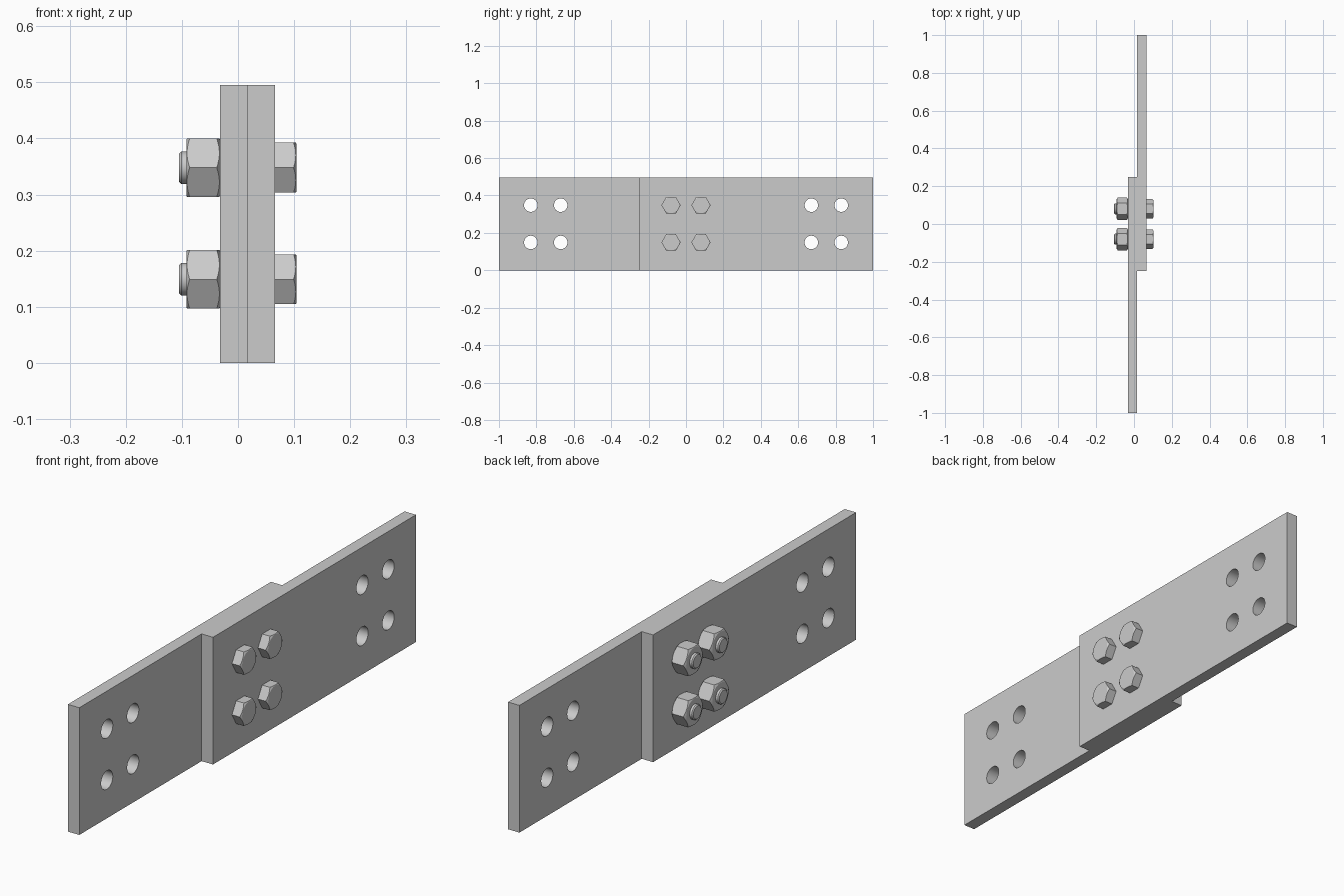
import bpy, bmesh, math
from mathutils import Matrix, Vector

cube = bpy.data.objects.get("Cube")
if cube:
    bpy.data.objects.remove(cube, do_unlink=True)

steel = bpy.data.materials.new("grey steel")
steel.use_nodes = True
GREY = (0.6, 0.6, 0.6, 1)
steel.diffuse_color = GREY
steel.node_tree.nodes["Principled BSDF"].inputs["Base Color"].default_value = GREY

HEIGHT = 0.495
BACK, JOINT, FACE = -0.032, 0.017, 0.066     # plate surfaces along x
ROWS = (0.149, 0.348)
BOLT_COLUMNS = (-0.08, 0.08)


def make(name, bm):
    bmesh.ops.recalc_face_normals(bm, faces=bm.faces)
    mesh = bpy.data.meshes.new(name)
    bm.to_mesh(mesh)
    bm.free()
    mesh.materials.append(steel)
    obj = bpy.data.objects.new(name, mesh)
    bpy.context.collection.objects.link(obj)
    return obj


def lathe(bm, profile, sides, y=0, z=0):
    """Closed solid turned about the x direction from (x, radius) pairs."""
    rings = []
    for x, r in profile:
        angles = [2 * math.pi * i / sides for i in range(sides)]
        rings.append([bm.verts.new((x, y + r * math.cos(a), z + r * math.sin(a)))
                      for a in angles])
    for a, b in zip(rings, rings[1:]):
        for i in range(sides):
            j = (i + 1) % sides
            bm.faces.new((a[i], a[j], b[j], b[i]))
    bm.faces.new(rings[0])
    bm.faces.new(rings[-1])


def boolean(obj, cutter, operation):
    cutter.hide_render = True
    mod = obj.modifiers.new("Cut", 'BOOLEAN')
    mod.operation, mod.object, mod.solver = operation, cutter, 'EXACT'
    bpy.context.view_layer.objects.active = obj
    bpy.ops.object.modifier_apply(modifier=mod.name)
    bpy.data.objects.remove(cutter, do_unlink=True)


def smooth(obj, angle):
    bpy.ops.object.select_all(action='DESELECT')
    obj.select_set(True)
    bpy.context.view_layer.objects.active = obj
    bpy.ops.object.shade_smooth_by_angle(angle=math.radians(angle))


def plate(name, x0, x1, y0, y1, columns):
    bm = bmesh.new()
    size = Vector((x1 - x0, y1 - y0, HEIGHT))
    centre = Vector(((x0 + x1) / 2, (y0 + y1) / 2, HEIGHT / 2))
    bmesh.ops.create_cube(bm, size=1,
                          matrix=Matrix.Translation(centre) @ Matrix.Diagonal(size).to_4x4())
    obj = make(name, bm)
    holes = bmesh.new()
    for y in columns:
        for z in ROWS:
            lathe(holes, [(x0 - 0.05, 0.036), (x1 + 0.05, 0.036)], 40, y, z)
    boolean(obj, make("hole_cutter", holes), 'DIFFERENCE')
    smooth(obj, 30)


def hexagon(name, x0, x1, flats, chamfer_start, chamfer_end, y, z):
    """Hexagonal prism whose corners are trimmed by a turned cone."""
    corner = flats / math.sqrt(3)
    bm = bmesh.new()
    lathe(bm, [(x0, corner), (x1, corner)], 6, y, z)
    obj = make(name, bm)
    rim, wide = flats * 0.48, corner * 1.1
    depth = (wide - rim) * math.tan(math.radians(30))
    profile = [(x0, rim), (x0 + depth, wide)] if chamfer_start else [(x0 - 0.01, wide)]
    profile += [(x1 - depth, wide), (x1, rim)] if chamfer_end else [(x1 + 0.01, wide)]
    trim = bmesh.new()
    lathe(trim, profile, 48, y, z)
    boolean(obj, make("chamfer_cutter", trim), 'INTERSECT')
    smooth(obj, 15)


# Two overlapping drilled plates
plate("back_plate", BACK, JOINT, -1, 0.248, (-0.83, -0.67) + BOLT_COLUMNS)
plate("front_plate", JOINT, FACE, -0.248, 1, BOLT_COLUMNS + (0.67, 0.83))

# Four bolts through the overlap, each with a head, shank and nut
for y in BOLT_COLUMNS:
    for z in ROWS:
        hexagon("bolt_head", FACE, 0.104, 0.089, False, True, y, z)
        hexagon("nut", -0.092, BACK, 0.104, True, True, y, z)
        bm = bmesh.new()
        lathe(bm, [(-0.105, 0.025), (-0.101, 0.029), (FACE + 0.01, 0.029)], 32, y, z)
        smooth(make("bolt_shank", bm), 30)
